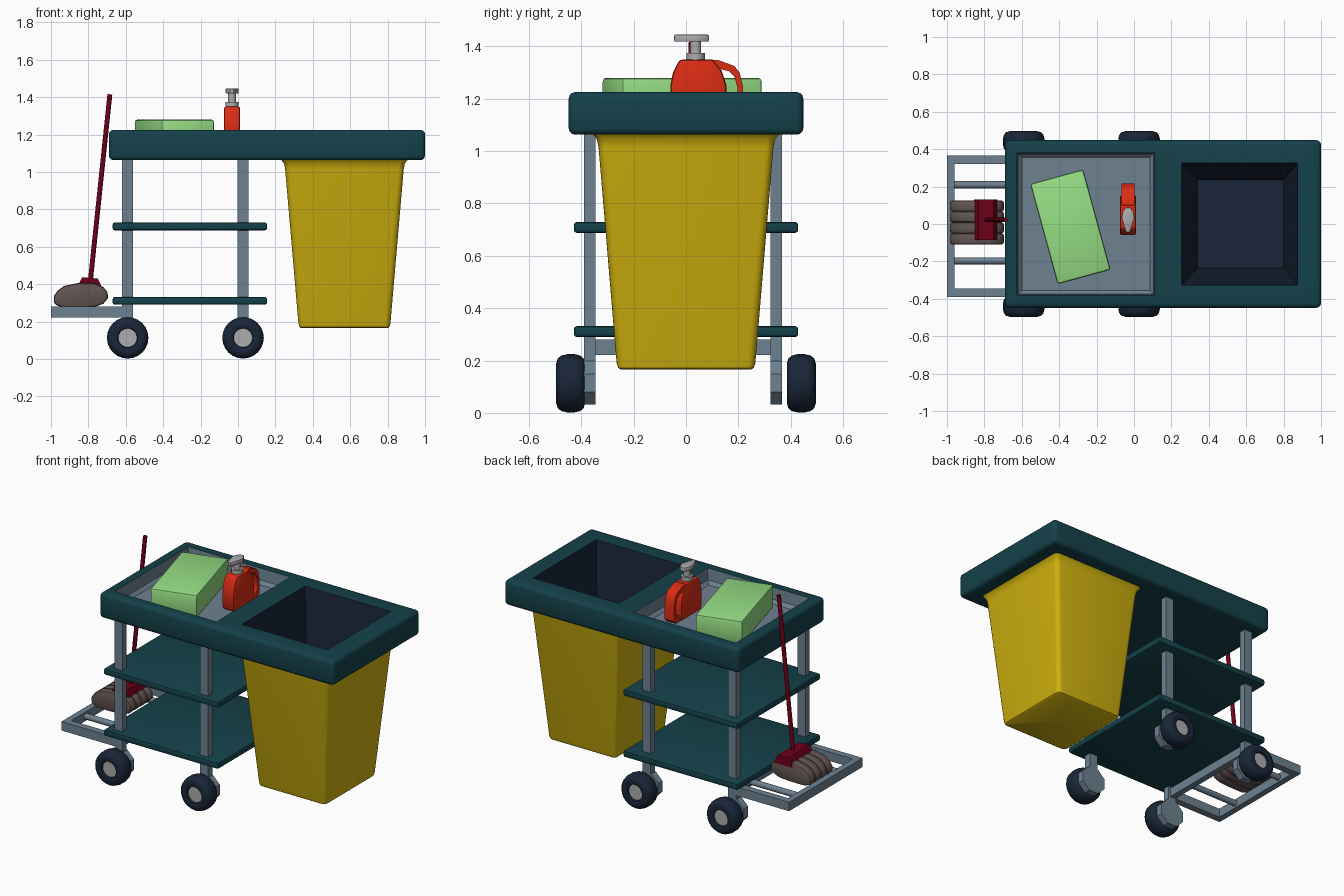
import bpy, bmesh, math
from mathutils import Vector, Matrix

if "Cube" in bpy.data.objects:
    bpy.data.objects.remove(bpy.data.objects["Cube"])


def mat(name, r, g, b):
    m = bpy.data.materials.new(name)
    lin = [((c / 255 + 0.055) / 1.055) ** 2.4 if c > 10 else c / 3294 for c in (r, g, b)]
    m.diffuse_color = (*lin, 1)
    m.use_nodes = True
    m.node_tree.nodes["Principled BSDF"].inputs["Base Color"].default_value = m.diffuse_color
    return m


TEAL = mat("teal", 20, 65, 74)
YELLOW = mat("yellow", 208, 178, 14)
GREEN = mat("green", 150, 222, 132)
RED = mat("red", 218, 44, 20)
MAROON = mat("dark_red", 112, 0, 26)
GREY = mat("steel_grey", 109, 129, 144)
NAVY = mat("dark_navy", 25, 37, 56)
BROWN = mat("mop_brown", 98, 85, 83)
LIGHT = mat("light_grey", 172, 172, 172)


def finish(name, bm, *mats, angle=35):
    bmesh.ops.recalc_face_normals(bm, faces=bm.faces)
    me = bpy.data.meshes.new(name)
    for f in bm.faces:
        f.smooth = True
    bm.to_mesh(me)
    bm.free()
    for m in mats:
        me.materials.append(m)
    me.set_sharp_from_angle(angle=math.radians(angle))
    ob = bpy.data.objects.new(name, me)
    bpy.context.collection.objects.link(ob)
    return ob


def bevel(bm, w, seg=2, min_angle=30):
    if w:
        es = [e for e in bm.edges if e.calc_face_angle(0) > math.radians(min_angle)]
        bmesh.ops.bevel(bm, geom=es, offset=w, segments=seg, profile=0.5, affect='EDGES')


def box(name, lo, hi, m, w=0.0, rot=0.0):
    lo, hi = Vector(lo), Vector(hi)
    bm = bmesh.new()
    bmesh.ops.create_cube(bm, size=1)
    bmesh.ops.scale(bm, vec=hi - lo, verts=bm.verts)
    bevel(bm, w)
    bm.transform(Matrix.Translation((lo + hi) / 2) @ Matrix.Rotation(rot, 4, 'Z'))
    return finish(name, bm, m)


def prism(name, pts, axis, lo, hi, m, w=0.0, min_angle=50):
    """Extrude a 2D profile along x, y or z."""
    def place(p, t):
        c = list(p)
        c.insert(axis, t)
        return c
    bm = bmesh.new()
    f = bm.faces.new([bm.verts.new(place(p, lo)) for p in pts])
    ext = bmesh.ops.extrude_face_region(bm, geom=[f])
    d = place((0, 0), hi - lo)
    bmesh.ops.translate(bm, vec=d, verts=[v for v in ext['geom'] if isinstance(v, bmesh.types.BMVert)])
    bmesh.ops.recalc_face_normals(bm, faces=bm.faces)
    bevel(bm, w, 2, min_angle)
    return finish(name, bm, m)


def rod(name, a, b, r, m, seg=12):
    a, b = Vector(a), Vector(b)
    bm = bmesh.new()
    bmesh.ops.create_cone(bm, cap_ends=True, segments=seg, radius1=r, radius2=r, depth=(b - a).length)
    q = (b - a).to_track_quat('Z', 'Y').to_matrix().to_4x4()
    bm.transform(Matrix.Translation((a + b) / 2) @ q)
    return finish(name, bm, m)


# table top with a sunken tray and a deep bin opening
bm = bmesh.new()
xs = [-0.69, -0.625, 0.11, 0.255, 0.875, 1.0]


def sheet(z):
    g = []
    for i, x in enumerate(xs):
        h = 0.38 if i < 3 else 0.326
        g.append([bm.verts.new((x, y, z)) for y in (-0.448, -h, h, 0.448)])
    return g


def well(ring, levels):
    faces = []
    for x0, x1, h, z in levels:
        low = [bm.verts.new((x, y, z)) for x, y in ((x0, -h), (x1, -h), (x1, h), (x0, h))]
        faces += [bm.faces.new((ring[k], ring[k - 1], low[k - 1], low[k])) for k in range(4)]
        ring = low
    return faces + [bm.faces.new(ring)]


top, bot = sheet(1.225), sheet(1.063)
for g, skip in ((top, ((1, 1), (3, 1))), (bot, ((3, 1),))):
    for i in range(5):
        for j in range(3):
            if (i, j) not in skip:
                bm.faces.new((g[i][j], g[i + 1][j], g[i + 1][j + 1], g[i][j + 1]))
border = [(i, 0) for i in range(5)] + [(5, j) for j in range(3)] + \
         [(i, 3) for i in range(5, 0, -1)] + [(0, j) for j in range(3, 0, -1)]
for k, (i, j) in enumerate(border):
    a, b = border[k - 1]
    bm.faces.new((top[a][b], top[i][j], bot[i][j], bot[a][b]))
bmesh.ops.recalc_face_normals(bm, faces=bm.faces)
edges = [e for e in bm.edges if len(e.link_faces) == 2 and e.calc_face_angle(0) > 0.7]
ring = lambda i: [top[i][1], top[i + 1][1], top[i + 1][2], top[i][2]]
for f in well(ring(1), ((-0.62, 0.105, 0.375, 1.15), (-0.60, 0.085, 0.355, 1.13))):
    f.material_index = 1
for f in well(ring(3), ((0.34, 0.80, 0.235, 0.2),)):
    f.material_index = 2
bmesh.ops.bevel(bm, geom=edges, offset=0.024, segments=3, profile=0.5, affect='EDGES', material=0)
finish("table_top", bm, TEAL, GREY, NAVY)

# tapered bin: rounded rectangles lofted from the bottom to the flared lip
bm = bmesh.new()
prev = None
for z, hx, hy, r in ((0.165, 0.232, 0.248, 0.02), (0.172, 0.241, 0.259, 0.025), (0.19, 0.246, 0.265, 0.03),
                     (1.015, 0.317, 0.334, 0.03), (1.045, 0.323, 0.341, 0.03), (1.06, 0.335, 0.352, 0.03),
                     (1.07, 0.343, 0.36, 0.03)):
    loop = []
    for q in range(4):
        sx, sy = ((1, 1), (-1, 1), (-1, -1), (1, -1))[q]
        for s in range(5):
            a = math.pi / 2 * (q + s / 4)
            loop.append(bm.verts.new((0.569 + sx * (hx - r) + r * math.cos(a), sy * (hy - r) + r * math.sin(a), z)))
    if prev:
        for k in range(len(loop)):
            bm.faces.new((prev[k - 1], prev[k], loop[k], loop[k - 1]))
    else:
        bm.faces.new(loop)
    prev = loop
finish("bin", bm, YELLOW)

# shelves
for name, z in (("upper_shelf", 0.688), ("lower_shelf", 0.29)):
    box(name, (-0.67, -0.428, z), (0.155, 0.428, z + 0.041), TEAL, 0.01)

# posts, round axle plates and wheels
PROFILE = [(0.05, 0.478), (0.053, 0.490), (0.075, 0.496), (0.095, 0.490), (0.106, 0.476), (0.111, 0.455),
           (0.111, 0.425), (0.106, 0.404), (0.095, 0.391), (0.075, 0.385)]
for end, x in (("left", -0.59), ("right", 0.027)):
    for side, s, py in (("front", -1, -0.3675), ("back", 1, 0.3445)):
        tag = f"{side}_{end}"
        box(f"{tag}_post", (x - 0.029, py - 0.0225, 0.12), (x + 0.029, py + 0.0225, 1.08), GREY)
        pts = [(x + 0.09 * math.cos(math.pi * (k + .5) / 4), 0.115 + 0.09 * math.sin(math.pi * (k + .5) / 4)) for k in range(8)]
        prism(f"{tag}_axle_plate", pts, 1, py - 0.0225, py + 0.0225, GREY)
        bm = bmesh.new()
        n, rows = 24, []
        for r, y in PROFILE:
            rows.append([bm.verts.new((x + r * math.cos(math.tau * k / n), s * y, 0.113 + r * math.sin(math.tau * k / n)))
                         for k in range(n)])
        for a, b in zip(rows, rows[1:]):
            for k in range(n):
                bm.faces.new((a[k - 1], a[k], b[k], b[k - 1]))
        bm.faces.new(rows[0]).material_index = 1
        bm.faces.new(rows[-1])
        finish(f"{tag}_wheel", bm, NAVY, LIGHT, angle=45)

# low rack at the left end
for y in (-0.3675, 0.3445):
    box("rack_side_bar", (-1.0, y - 0.0225, 0.222), (-0.58, y + 0.0225, 0.28), GREY)
for x in (-1.0, -0.615):
    box("rack_cross_bar", (x, -0.385, 0.222), (x + 0.04, 0.362, 0.28), GREY)
for y in (-0.197, 0.21):
    rod("rack_rod", (-0.98, y, 0.252), (-0.59, y, 0.252), 0.019, GREY)

# mop
lobe = [(-0.985, 0.295), (-0.985, 0.335), (-0.965, 0.365), (-0.93, 0.39), (-0.86, 0.405), (-0.77, 0.405), (-0.72, 0.385),
        (-0.697, 0.355), (-0.695, 0.325), (-0.72, 0.295), (-0.76, 0.28), (-0.84, 0.275), (-0.94, 0.275)]
for y in (-0.08, -0.021, 0.038, 0.096):
    prism("mop_strand", lobe, 1, y - 0.03, y + 0.03, BROWN, 0.014)
clamp = [(-0.855, 0.375), (-0.85, 0.405), (-0.832, 0.437), (-0.75, 0.43), (-0.735, 0.40), (-0.73, 0.375)]
prism("mop_clamp", clamp, 1, -0.085, 0.13, MAROON)
rod("mop_handle", (-0.79, 0.023, 0.41), (-0.685, 0.023, 1.415), 0.013, MAROON)

# sponge
box("sponge", (-0.34 - 0.147, -0.015 - 0.278, 1.13), (-0.34 + 0.147, -0.015 + 0.278, 1.28), GREEN, 0.014, math.radians(15.3))

# spray bottle
cx = -0.032
body = [(-0.045, 1.13), (-0.06, 1.15), (-0.06, 1.25), (-0.05, 1.30), (-0.025, 1.35), (0.10, 1.35),
        (0.135, 1.31), (0.155, 1.25), (0.155, 1.13)]
grip = [(0.09, 1.349), (0.125, 1.347), (0.185, 1.325), (0.205, 1.30), (0.217, 1.25), (0.217, 1.15), (0.20, 1.131), (0.14, 1.131),
        (0.14, 1.16), (0.185, 1.165), (0.197, 1.19), (0.197, 1.24), (0.185, 1.285), (0.165, 1.305), (0.11, 1.318)]
prism("bottle_body", body, 0, cx - 0.044, cx + 0.044, RED, 0.013)
prism("bottle_handle", grip, 0, cx - 0.034, cx + 0.034, RED)
rod("bottle_collar", (cx, 0.037, 1.345), (cx, 0.037, 1.375), 0.036, LIGHT)
rod("bottle_neck", (cx, 0.037, 1.37), (cx, 0.037, 1.425), 0.021, LIGHT)
head = [(cx - 0.01, -0.045), (cx + 0.01, -0.045), (cx + 0.034, 0.03), (cx + 0.03, 0.06), (cx + 0.015, 0.087),
        (cx - 0.015, 0.087), (cx - 0.03, 0.06), (cx - 0.034, 0.03)]
prism("spray_head", head, 2, 1.418, 1.445, LIGHT, 0.004)
